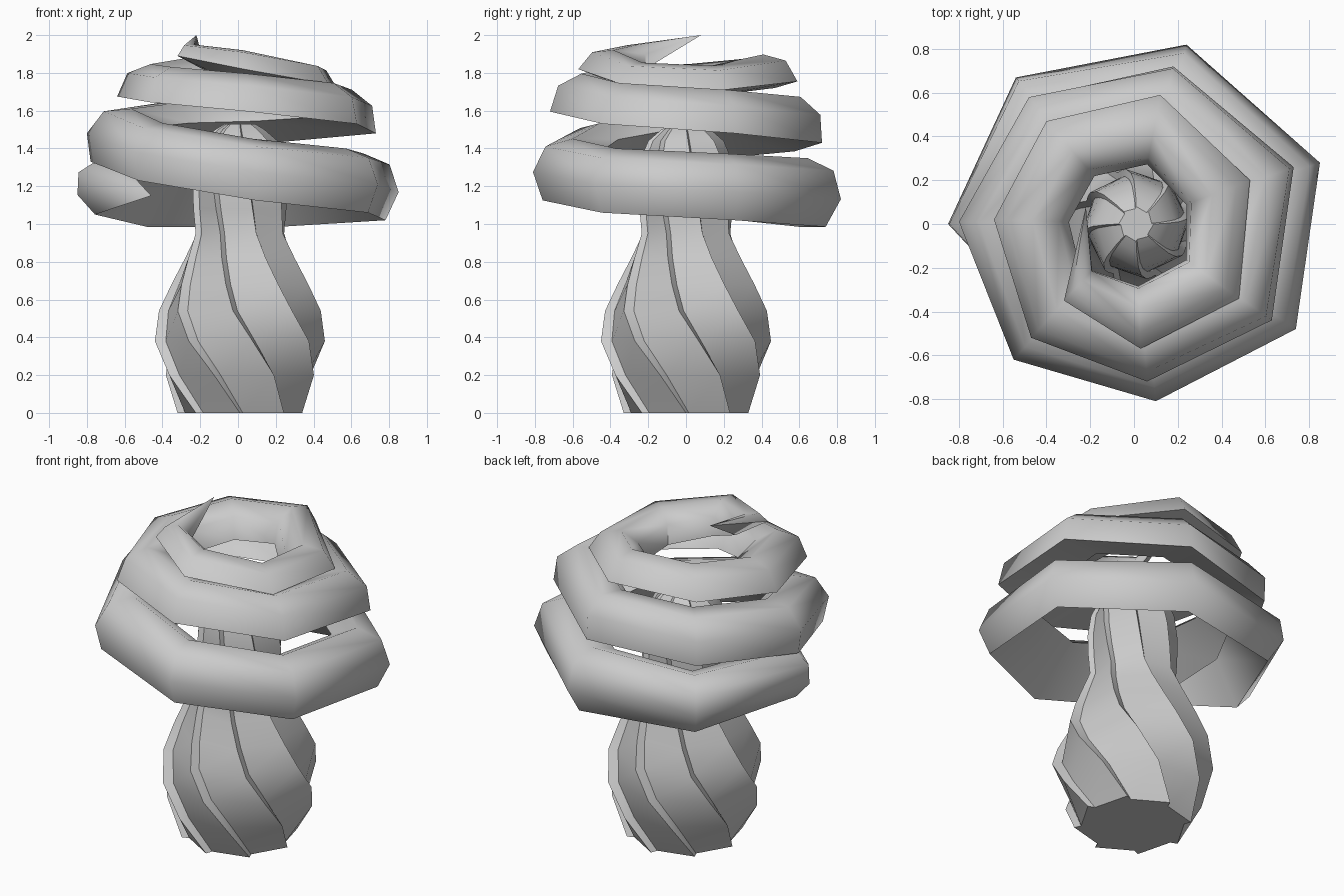
import bpy, bmesh
from math import sin, cos, atan2, radians, pi

if "Cube" in bpy.data.objects:
    bpy.data.objects.remove(bpy.data.objects["Cube"])


def interp(knots, t):
    for (a, va), (b, vb) in zip(knots, knots[1:]):
        if t <= b:
            return va + (vb - va) * max(0, t - a) / (b - a)
    return knots[-1][1]


def loft(name, rings, angle):
    # Skins a list of closed rings; a ring of one point makes a tip
    bm = bmesh.new()
    vs = [[bm.verts.new(p) for p in r] for r in rings]
    for a, b in zip(vs, vs[1:]):
        n = max(len(a), len(b))
        for i in range(n):
            j = (i + 1) % n
            if len(a) == 1:
                bm.faces.new((a[0], b[j], b[i]))
            elif len(b) == 1:
                bm.faces.new((a[i], a[j], b[0]))
            else:
                bm.faces.new((a[i], a[j], b[j], b[i]))
    for end in (vs[0], vs[-1]):
        if len(end) > 2:
            bm.faces.new(end)
    bmesh.ops.recalc_face_normals(bm, faces=bm.faces)
    me = bpy.data.meshes.new(name)
    bm.to_mesh(me)
    bm.free()
    ob = bpy.data.objects.new(name, me)
    bpy.context.collection.objects.link(ob)
    bpy.ops.object.select_all(action='DESELECT')
    ob.select_set(True)
    bpy.context.view_layer.objects.active = ob
    bpy.ops.object.shade_smooth_by_angle(angle=radians(angle))
    return ob


# Twisted stem: eight saw-tooth flutes, profile of (height, radius)
profile = [(0, .33), (.2, .415), (.38, .455), (.54, .43), (.68, .37), (.82, .305),
           (.95, .25), (1.08, .255), (1.22, .255), (1.36, .235), (1.44, .2),
           (1.5, .13), (1.53, .08)]
twist = [(0, 0), (.5, -48), (1, -72), (1.53, -90)]
stem_rings = []
for z, r in profile:
    ring = []
    for k in range(8):
        a = -90 + 45 * k + interp(twist, z)
        for da, f in ((0, 1), (3, .88)):
            t = radians(a + da)
            ring.append((.01 + r * f * cos(t), r * f * sin(t), z))
    stem_rings.append(ring)
loft("twisted_stem", stem_rings, 28)

# Spiral cap, seven sections per turn: outermost x, y and height of the outer lip
corners = [(-.85, 0, 1.05), (-.54, .67, .985), (.24, .82, .985), (.85, .28, 1.02),
           (.74, -.48, 1.06), (.1, -.81, 1.125), (-.55, -.62, 1.23),
           (-.8, .01, 1.33), (-.48, .58, 1.385), (.18, .72, 1.43), (.73, .26, 1.48),
           (.63, -.44, 1.53), (.06, -.72, 1.595), (-.47, -.52, 1.645),
           (-.64, .02, 1.675), (-.40, .47, 1.72), (.12, .59, 1.755), (.53, .2, 1.71),
           (.48, -.34, 1.74), (.03, -.57, 1.82), (-.32, -.35, 1.89)]
half_width = [(1, .15), (3, .2), (8, .19), (13, .18), (20, .15), (21, .1)]
depth = [(1, 1.25), (3, 1.12), (8, 1.05), (13, 1.05), (21, 1.0)]
tilt = [(1, 60), (3, 50), (6, 40), (10, 18), (13, 4), (21, -20)]

cap_rings = [[(-.46, -.42, 1.15)]]
for i, (x, y, z) in enumerate(corners, 1):
    R, D, t = interp(half_width, i), interp(depth, i), radians(interp(tilt, i))
    # Half-ellipse with a flat side that swings from inward to downward
    sec = []
    for k in range(5):
        c, s = R * cos(k * pi / 4), R * D * sin(k * pi / 4)
        sec.append((c * cos(t) + s * sin(t), -c * sin(t) + s * cos(t)))
    o, h = max(sec)[0], sec[0][1]
    a = atan2(y, x - .01)
    cap_rings.append([(x + (u - o) * cos(a), y + (u - o) * sin(a), z + v - h)
                      for u, v in sec])
cap_rings.append([(-.22, .08, 2.0)])
loft("spiral_cap", cap_rings, 60)
